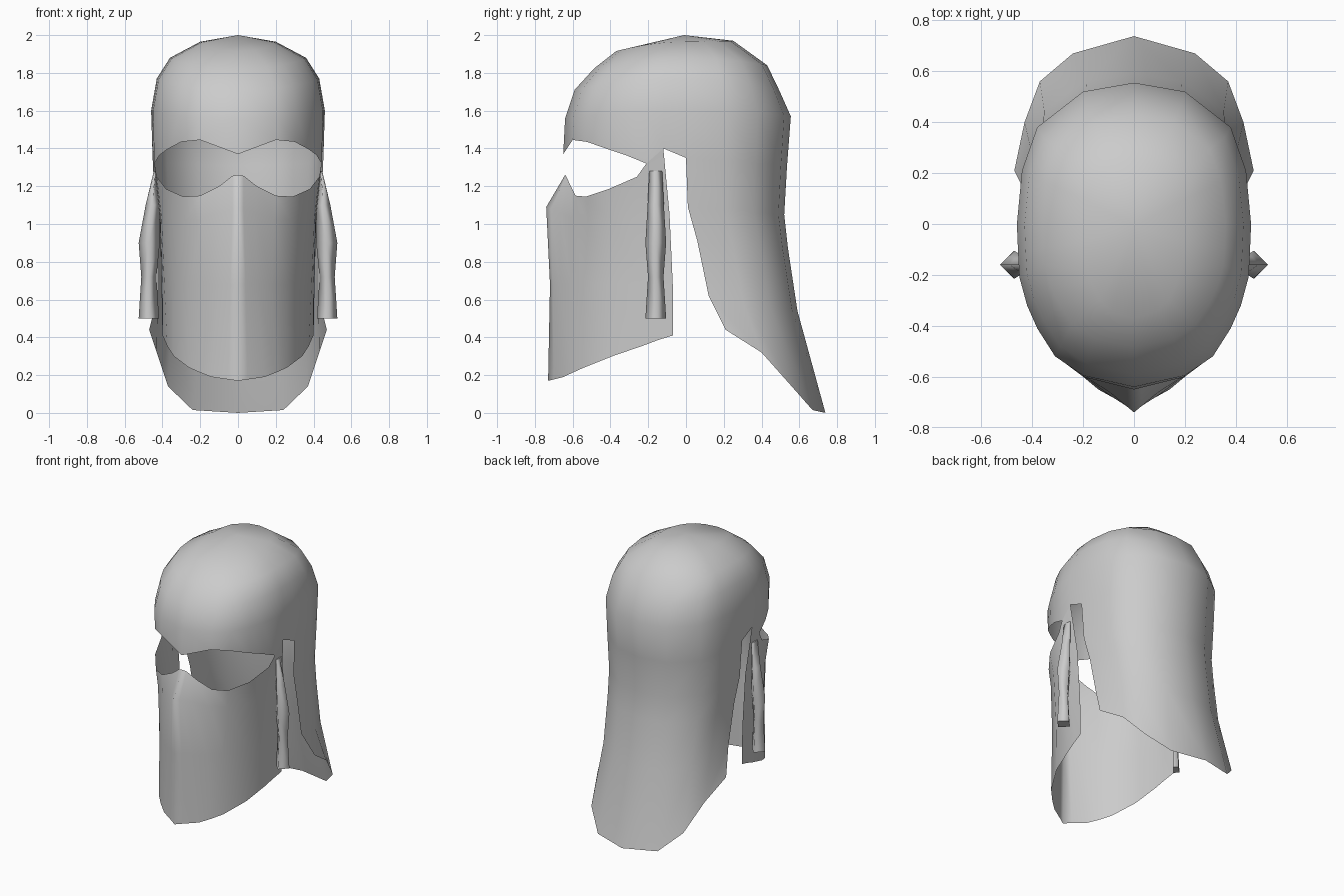
import bpy, bmesh, math

if "Cube" in bpy.data.objects:
    bpy.data.objects.remove(bpy.data.objects["Cube"])

metal = bpy.data.materials.new("light_grey_metal")
metal.diffuse_color = (0.6, 0.6, 0.6, 1)
metal.use_nodes = True
metal.node_tree.nodes["Principled BSDF"].inputs["Base Color"].default_value = metal.diffuse_color


def make_object(name, bm, mirrored=True):
    mesh = bpy.data.meshes.new(name)
    bm.to_mesh(mesh)
    bm.free()
    mesh.materials.append(metal)
    obj = bpy.data.objects.new(name, mesh)
    bpy.context.collection.objects.link(obj)
    if mirrored:
        mod = obj.modifiers.new("mirror", 'MIRROR')
        mod.use_mirror_merge = True
        mod.merge_threshold = 0.0005
    return obj


def add_row(bm, points):
    return [bm.verts.new(p) for p in points]


def bridge(bm, upper, lower):
    """Join two rows of equal length, outside facing out."""
    for i in range(len(upper) - 1):
        f = bm.faces.new((upper[i], lower[i], lower[i + 1], upper[i + 1]))
        f.smooth = True


# --- Skull dome, brow and neck guard (right half, front to back) ---
outline = [(0, -.64), (.2, -.595), (.31, -.52), (.38, -.41), (.42, -.32), (.45, -.21),
           (.455, -.12), (.46, 0), (.44, .21), (.38, .38), (.2, .52), (0, .555)]


def dome_ring(width, front, back):
    """front and back are (y, z) at the middle, width is (x, z) at the side."""
    pts = []
    for x, y in outline:
        end, base = (front, -.64) if y < 0 else (back, .555)
        t = y / base
        pts.append((x / .46 * width[0], t * end[0], width[1] + (end[1] - width[1]) * t * t))
    return pts


bm = bmesh.new()
rings = [add_row(bm, dome_ring(*r)) for r in (
    ((.20, 1.965), (-.37, 1.915), (.25, 1.97)),
    ((.36, 1.88), (-.485, 1.825), (.43, 1.84)),
    ((.43, 1.77), (-.59, 1.71), (.495, 1.705)),
    ((.46, 1.60), (-.64, 1.56), (.555, 1.57)))]
apex = bm.verts.new((0, -.01, 2))
for a, b in zip(rings[0], rings[0][1:]):
    bm.faces.new((apex, a, b)).smooth = True
for up, low in zip(rings, rings[1:]):
    bridge(bm, up, low)

# Brow edge above the eyes, ending at the side slot
brow = add_row(bm, [(0, -.65, 1.37), (.2, -.60, 1.445), (.30, -.525, 1.435), (.375, -.41, 1.395),
                    (.415, -.32, 1.365), (.443, -.21, 1.32), (.447, -.12, 1.40), (.452, 0, 1.35)])
bridge(bm, rings[-1][:8], brow)

# Neck guard: rows of half width, side edge (y, z) and back (y, z)
across = [(1, 0), (.96, .39), (.83, .69), (.44, .94), (0, 1)]
prev = rings[-1][7:]
for i, (w, e, b) in enumerate((
        (.452, (0, 1.35), (.535, 1.31)),
        (.44, (.01, 1.09), (.52, 1.05)),
        (.43, (.06, .91), (.54, .87)),
        (.425, (.12, .62), (.59, .54)))):
    pts = [(u * w, e[0] + t * (b[0] - e[0]), e[1] + t * (b[1] - e[1])) for u, t in across]
    row = add_row(bm, pts[1:])
    row.insert(0, brow[-1] if i == 0 else bm.verts.new(pts[0]))
    bridge(bm, prev, row)
    prev = row
hem = add_row(bm, [(.47, .21, .44), (.43, .40, .32), (.37, .56, .14), (.24, .67, .015), (0, .738, 0)])
bridge(bm, prev, hem)
make_object("dome_and_neck_guard", bm)

# --- Face guard with nose ridge ---
bm = bmesh.new()
face_rows = [
    [(0, -.64, 1.26), (.03, -.635, 1.255), (.1, -.61, 1.2), (.2, -.585, 1.15), (.29, -.53, 1.145),
     (.38, -.41, 1.185), (.43, -.26, 1.25), (.443, -.21, 1.32), (.447, -.12, 1.40)],
    [(0, -.74, 1.09), (.03, -.715, 1.08), (.09, -.665, 1.06), (.19, -.60, 1.03), (.28, -.52, 1.02),
     (.365, -.39, 1.02), (.405, -.25, 1.03), (.412, -.19, 1.04), (.415, -.087, 1.05)],
    [(0, -.72, .68), (.04, -.705, .68), (.10, -.67, .68), (.18, -.61, .68), (.26, -.53, .68),
     (.345, -.39, .68), (.39, -.24, .68), (.398, -.17, .68), (.405, -.07, .68)],
    [(0, -.73, .17), (.05, -.70, .177), (.14, -.65, .19), (.20, -.60, .213), (.26, -.54, .24),
     (.34, -.39, .30), (.375, -.23, .355), (.388, -.15, .385), (.40, -.07, .41)]]
rows = [add_row(bm, r) for r in face_rows]
for up, low in zip(rows, rows[1:]):
    bridge(bm, up, low)
make_object("face_guard", bm)

# --- Four-sided hanging side pendants: z, centre x, radius x, radius y ---
for side, label in ((1, "right"), (-1, "left")):
    bm = bmesh.new()
    prev = None
    for z, cx, rx, ry in ((1.28, .44, .006, .034), (1.1, .452, .037, .043), (.9, .47, .056, .055),
                          (.72, .472, .04, .041), (.5, .472, .054, .055)):
        ring = add_row(bm, [(side * (cx + rx * math.cos(k * math.pi / 2)),
                             -.16 + ry * math.sin(k * math.pi / 2), z) for k in range(4)])
        if prev:
            bridge(bm, prev + prev[:1], ring + ring[:1])
        else:
            bm.faces.new(ring)
        prev = ring
    bm.faces.new(prev)
    bmesh.ops.recalc_face_normals(bm, faces=bm.faces)
    make_object(label + "_side_pendant", bm, mirrored=False)
